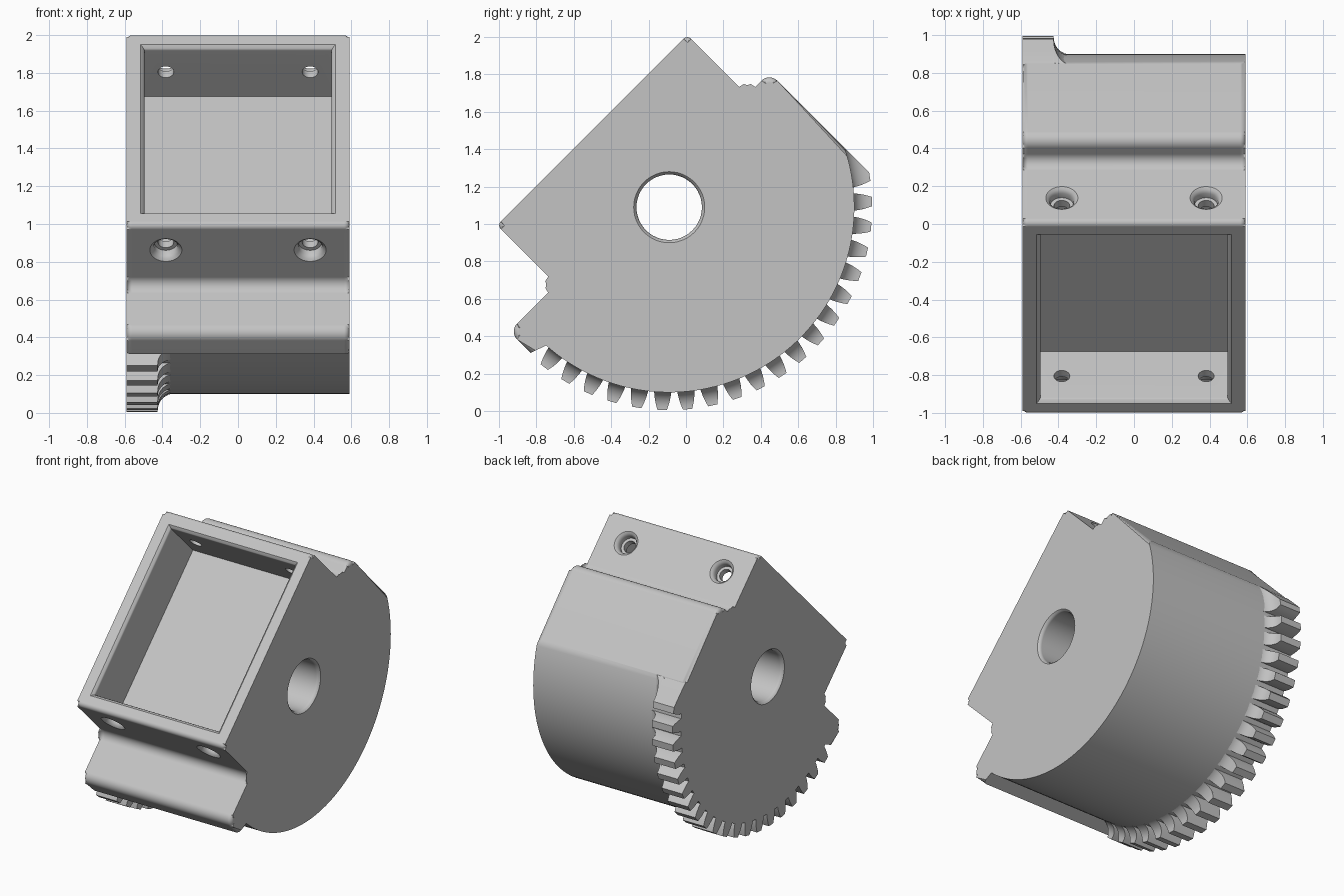
import bpy, bmesh
from math import sin, cos, acos, radians, pi
from mathutils import Matrix, Vector

if "Cube" in bpy.data.objects:
    bpy.data.objects.remove(bpy.data.objects["Cube"], do_unlink=True)

grey = bpy.data.materials.new("light grey")
grey.use_nodes = True
colour = (0.55, 0.55, 0.55, 1)
grey.diffuse_color = colour
grey.node_tree.nodes["Principled BSDF"].inputs["Base Color"].default_value = colour

# Parts are drawn square (x, u, v), then tilted 45 degrees about x
TILT = Matrix.Translation((0, 0, 1)) @ Matrix.Rotation(pi / 4, 4, "X")
HALF = 0.59                      # half width
AXIS = 0.127                     # v of the pivot axis
ROOT, TIP = 0.99, 1.085          # drum and tooth radii
TOP_U = 0.887                    # upper flat that meets the drum


def finish(name, bm):
    bmesh.ops.recalc_face_normals(bm, faces=bm.faces)
    bm.transform(TILT)
    mesh = bpy.data.meshes.new(name)
    bm.to_mesh(mesh)
    bm.free()
    mesh.materials.append(grey)
    obj = bpy.data.objects.new(name, mesh)
    bpy.context.collection.objects.link(obj)
    return obj


def loft(bm, loops):
    """Skin matching point loops and cap both ends."""
    rings = [[bm.verts.new(p) for p in loop] for loop in loops]
    n = len(rings[0])
    for a, b in zip(rings, rings[1:]):
        for i in range(n):
            bm.faces.new((a[i], a[(i + 1) % n], b[(i + 1) % n], b[i]))
    bm.faces.new(rings[0])
    bm.faces.new(rings[-1])
    return rings


def polar(r, a):
    return Vector((r * cos(a), AXIS + r * sin(a)))


def rounded(prev, corner, nxt, r, steps=8):
    """Points of a right-angle corner rounded with radius r."""
    p, c, q = Vector(prev), Vector(corner), Vector(nxt)
    d, e = (p - c).normalized() * r, (q - c).normalized() * r
    return [c + d + e - e * cos(t) - d * sin(t)
            for t in (pi / 2 * i / steps for i in range(steps + 1))]


# Body outline: upper flat, notch, open face, notch, lower flange, drum
start = polar(ROOT, -acos(TOP_U / ROOT))
end = polar(ROOT, radians(-176.7))
corners = [(start, 0), ((TOP_U, 0.257), 0.06), ((0.72, 0.257), 0.06),
           ((0.72, 0.71), 0.03), ((-0.72, 0.71), 0.03),
           ((-0.72, 0.262), 0.06), ((-1.075, 0.262), 0.06), ((-1.075, 0.1), 0)]
outline = [start]
for (a, _), (b, r), (c, _) in zip(corners, corners[1:], corners[2:]):
    outline += rounded(a, b, c, r)
outline.append(Vector(corners[-1][0]))
straight = len(outline)
a0 = -acos(TOP_U / ROOT)
a1 = radians(-176.7)
outline += [polar(ROOT, a1 + (a0 - a1) * i / 56) for i in range(56)]

bm = bmesh.new()
rings = loft(bm, [[(x, p.x, p.y) for p in outline] for x in (-HALF, HALF)])
rims = [bm.edges.get((ring[i], ring[i + 1])) for ring in rings
        for i in range(straight - 1)]
bmesh.ops.bevel(bm, geom=rims, offset=0.028, segments=4, profile=0.5,
                affect="EDGES", clamp_overlap=False)
body = finish("gear_body", bm)


def turned(name, profile, place):
    """Round cutter from (height, radius) pairs, set by place(height, a, b)."""
    b = bmesh.new()
    loft(b, [[place(h, r * cos(2 * pi * i / 48), r * sin(2 * pi * i / 48))
              for i in range(48)] for h, r in profile])
    return finish(name, b)


# Pivot bore with eased rims
bore = [(-0.65, 0.195), (-0.59, 0.19), (-0.58, 0.18), (-0.565, 0.175)]
bore += [(-h, r) for h, r in reversed(bore)]
cutters = [turned("bore_cutter", bore, lambda h, a, b: (h, a, AXIS + b))]

# Recessed screw holes through both end walls
screw = [(0.76, 0.088), (0.72, 0.085), (0.71, 0.072), (0.692, 0.062),
         (0.66, 0.062), (0.66, 0.042), (0.55, 0.042)]
for x in (-0.382, 0.382):
    for side in (-1, 1):
        cutters.append(turned("screw_cutter", screw,
                              lambda h, a, b: (x + a, side * h, 0.525 + b)))

# Rectangular pocket with an eased lip
bm = bmesh.new()
loft(bm, [[(sx * (0.495 + g), su * (0.613 + g), v)
           for sx, su in ((-1, -1), (1, -1), (1, 1), (-1, 1))]
          for v, g in ((0.34, 0), (0.685, 0), (0.697, 0.005),
                       (0.71, 0.02), (0.76, 0.025))])
cutters.append(finish("pocket_cutter", bm))

bpy.context.view_layer.objects.active = body
for cutter in cutters:
    cutter.hide_render = True
    mod = body.modifiers.new("cut", "BOOLEAN")
    mod.operation, mod.solver, mod.object = "DIFFERENCE", "EXACT", cutter
    bpy.ops.object.modifier_apply(modifier=mod.name)
    bpy.data.objects.remove(cutter, do_unlink=True)


# Gear teeth along one edge, each running out in a concave sweep
def half_angle(r):
    t = min(max((r - ROOT) / (TIP - ROOT), 0), 1)
    return radians(2.65 - 0.7 * t - 0.65 * t * t)


SWEEP = 0.09
stations = [(-HALF, TIP), (-0.425, TIP)]
stations += [(-0.335 - SWEEP * cos(t), ROOT - 0.003 + SWEEP * (1 - sin(t)))
             for t in (pi / 2 * i / 8 for i in range(9))]
bm = bmesh.new()
for k in range(20):
    mid = radians(8.8 - 45 - 7.2 * k)
    loops = []
    for x, top in stations:
        radii = [0.96 + (top - 0.96) * j / 5 for j in range(6)]
        low = [polar(r, mid - half_angle(r)) for r in radii]
        # the first tooth blends into the upper flat
        high = [polar(r, -acos(TOP_U / max(r, ROOT)) if k == 0
                      else mid + half_angle(r)) for r in radii]
        loops.append([(x, p.x, p.y) for p in low + high[::-1]])
    loft(bm, loops)
teeth = finish("gear_teeth", bm)

# Smooth shading with crisp edges
for obj in (body, teeth):
    bpy.ops.object.select_all(action="DESELECT")
    obj.select_set(True)
    bpy.context.view_layer.objects.active = obj
    bpy.ops.object.shade_smooth_by_angle(angle=radians(32))
    weighted = obj.modifiers.new("even shading", "WEIGHTED_NORMAL")
    weighted.keep_sharp = True
